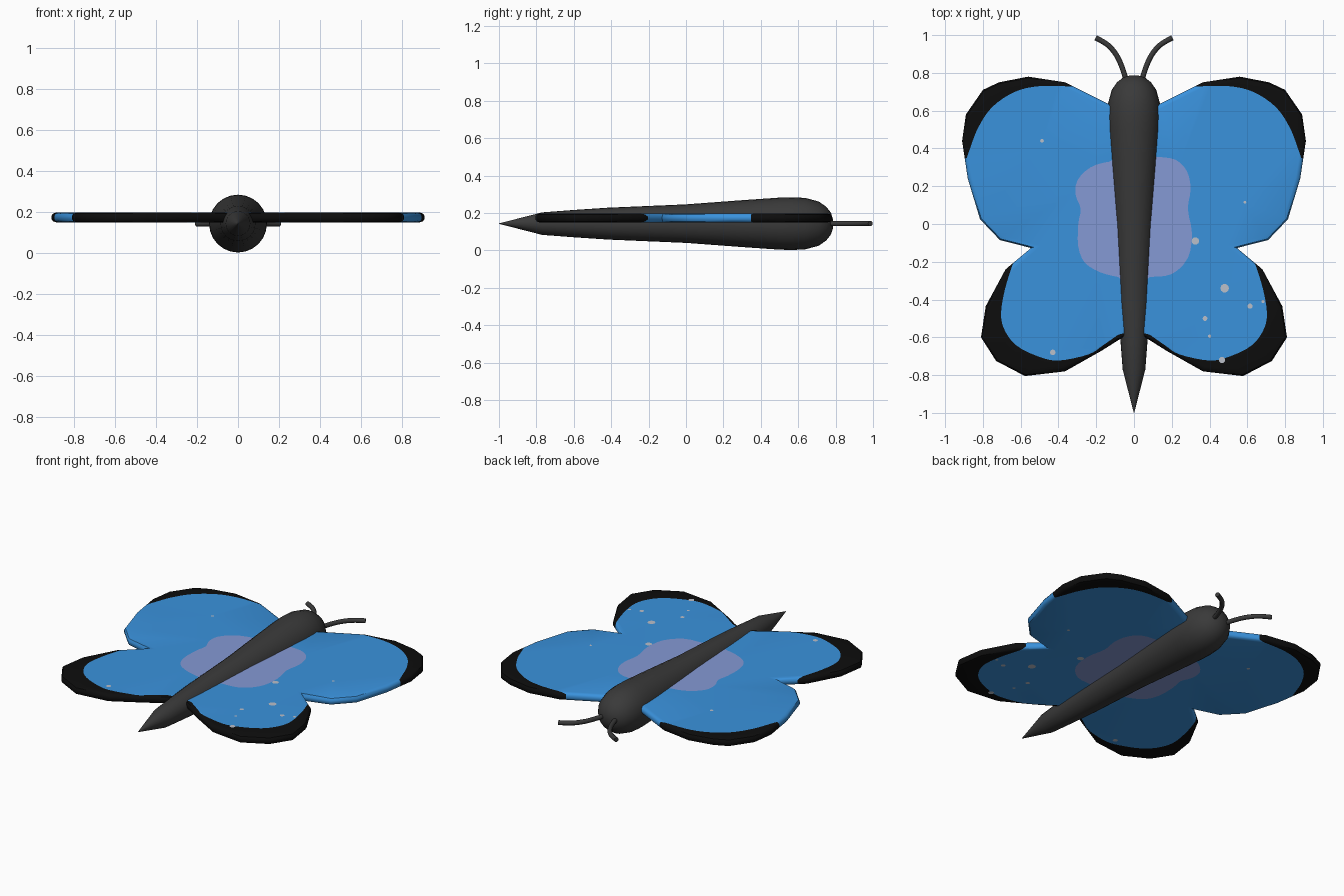
import bpy, bmesh, math
from mathutils import Vector
from mathutils.geometry import delaunay_2d_cdt, intersect_point_line

if "Cube" in bpy.data.objects:
    bpy.data.objects.remove(bpy.data.objects["Cube"])


def material(name, rgb):
    m = bpy.data.materials.new(name)
    m.diffuse_color = (*rgb, 1)
    m.use_nodes = True
    m.node_tree.nodes["Principled BSDF"].inputs["Base Color"].default_value = m.diffuse_color
    return m


BLUE = material("wing blue", (0.042, 0.288, 0.72))
BLACK = material("border black", (0.004, 0.004, 0.004))
LILAC = material("centre lilac", (0.235, 0.32, 0.66))
PALE = material("pale spots", (0.50, 0.53, 0.59))
GREY = material("body grey", (0.042, 0.042, 0.042))


def finish(bm, name, mats, angle=40):
    bmesh.ops.recalc_face_normals(bm, faces=bm.faces)
    me = bpy.data.meshes.new(name)
    bm.to_mesh(me)
    bm.free()
    ob = bpy.data.objects.new(name, me)
    bpy.context.collection.objects.link(ob)
    for m in mats:
        me.materials.append(m)
    bpy.ops.object.select_all(action='DESELECT')
    bpy.context.view_layer.objects.active = ob
    ob.select_set(True)
    bpy.ops.object.shade_smooth_by_angle(angle=math.radians(angle))
    return ob


def spline(pts, steps=4, closed=False):
    """Catmull-Rom curve through the points."""
    p = [Vector(a) for a in pts]
    n, out = len(p), []
    for i in range(n if closed else n - 1):
        if closed:
            a, b, c, d = (p[(i + k) % n] for k in (-1, 0, 1, 2))
        else:
            a, b, c, d = (p[min(max(i + k, 0), n - 1)] for k in (-1, 0, 1, 2))
        for s in range(steps):
            t = s / steps
            out.append(0.5 * (2 * b + (c - a) * t + (2 * a - 5 * b + 4 * c - d) * t * t
                              + (3 * b - a - 3 * c + d) * t ** 3))
    return out if closed else out + [p[-1]]


def inside(q, loop):
    hit = False
    for a, b in zip(loop, loop[1:] + loop[:1]):
        if (a.y > q.y) != (b.y > q.y) and q.x < a.x + (q.y - a.y) / (b.y - a.y) * (b.x - a.x):
            hit = not hit
    return hit


def edge_distance(q, loop):
    best = 9
    for a, b in zip(loop, loop[1:] + loop[:1]):
        c, t = intersect_point_line(q, a, b)
        c = a.lerp(b, min(max(t, 0), 1))
        best = min(best, (q - c).length)
    return best


def inset(loop, d):
    """Offset a clockwise loop inwards."""
    out, n = [], len(loop)
    for i in range(n):
        e1 = (loop[i] - loop[i - 1]).normalized()
        e2 = (loop[(i + 1) % n] - loop[i]).normalized()
        n1, n2 = Vector((e1.y, -e1.x)), Vector((e2.y, -e2.x))
        out.append(loop[i] + (n1 + n2) * d / (1 + n1.dot(n2)))
    return out


# Wing shapes for the +x side
OUTLINE = [Vector(p) for p in [
    (0, .57), (.135, .635), (.365, .75), (.56, .78), (.715, .75), (.80, .71), (.89, .58),
    (.91, .44), (.88, .24), (.815, .025), (.71, -.085), (.545, -.127), (.68, -.24),
    (.785, -.435), (.81, -.60), (.73, -.725), (.577, -.805), (.365, -.78), (.17, -.67),
    (.075, -.61), (0, -.57)]]
UPPER = spline([(.33, .728), (.50, .73), (.63, .70), (.75, .62), (.825, .51), (.868, .40), (.885, .35)])
LOWER = spline([(.645, -.22), (.683, -.345), (.704, -.476), (.683, -.566), (.62, -.645), (.51, -.70),
                (.40, -.723), (.24, -.69), (.165, -.643), (.085, -.587)])
FIELD = ([Vector((-.05, .82)), Vector((.27, .82))] + UPPER
         + [Vector(p) for p in [(.95, .33), (.95, -.1), (.7, -.17), (.63, -.19)]]
         + LOWER + [Vector((-.05, -.55))])

PATCH = {1: [(.01, .35), (.12, .355), (.22, .34), (.28, .28), (.30, .185), (.285, .08), (.307, -.05),
             (.285, -.18), (.20, -.265), (.085, -.28), (.01, -.28)],
         -1: [(.01, .33), (.13, .33), (.23, .30), (.30, .23), (.308, .15), (.282, .08), (.295, 0),
              (.295, -.12), (.26, -.205), (.18, -.255), (.085, -.28), (.01, -.28)]}
SPOTS = {1: [(.325, -.09, .02), (.48, -.34, .023), (.614, -.435, .014), (.376, -.5, .013),
             (.40, -.594, .009), (.466, -.72, .017), (.683, -.41, .009), (.587, .115, .008)],
         -1: [(.487, .44, .01), (.43, -.68, .015)]}
MID, HALF, ROUND = .173, .024, .024


def wing(name, side):
    patch = spline(PATCH[side], 3, True)
    spots = [[Vector((x + r * math.cos(k * math.pi / 5), y + r * math.sin(k * math.pi / 5)))
              for k in range(10)] for x, y, r in SPOTS[side]]
    loops = [OUTLINE, inset(OUTLINE, ROUND * .3), inset(OUTLINE, ROUND), FIELD, patch] + spots
    verts, edges = [], []
    for lp in loops:
        s, n = len(verts), len(lp)
        verts += lp
        edges += [(s + i, s + (i + 1) % n) for i in range(n)]
    co, _, faces, *_ = delaunay_2d_cdt(verts, edges, [], 0, 1e-5)
    bm = bmesh.new()
    top, low = {}, {}

    def vert(i, store, sign):
        if i not in store:
            d = min(edge_distance(co[i], OUTLINE) / ROUND, 1)
            h = HALF * (.3 + .7 * math.sqrt(max(0, 1 - (1 - d) ** 2)))
            store[i] = bm.verts.new((side * co[i].x, co[i].y, MID + sign * h))
        return store[i]

    # Coloured regions are cut into both faces of the wing
    count = {}
    for f in faces:
        c = sum((co[i] for i in f), Vector((0, 0))) / len(f)
        if not inside(c, OUTLINE):
            continue
        mi = 0 if inside(c, FIELD) else 1
        if inside(c, patch):
            mi = 2
        if any(inside(c, s) for s in spots):
            mi = 3
        bm.faces.new([vert(i, top, 1) for i in f]).material_index = mi
        bm.faces.new([vert(i, low, -1) for i in reversed(f)]).material_index = mi
        for a, b in zip(f, list(f[1:]) + [f[0]]):
            count.setdefault(frozenset((a, b)), []).append((a, b, mi))
    # Rim joining top and underside
    for uses in count.values():
        if len(uses) == 1:
            a, b, mi = uses[0]
            bm.faces.new([top[b], top[a], low[a], low[b]]).material_index = mi
    finish(bm, name, [BLUE, BLACK, LILAC, PALE])


wing("right_wings", 1)
wing("left_wings", -1)


def tube(name, centres, radii, frames, sides, angle=40):
    """Skin circles placed along a path; frames gives two axes per ring."""
    bm = bmesh.new()
    rings = []
    for c, r, (u, v) in zip(centres, radii, frames):
        rings.append([bm.verts.new(c + r * (u * math.cos(2 * math.pi * k / sides)
                                            + v * math.sin(2 * math.pi * k / sides)))
                      for k in range(sides)])
    for a, b in zip(rings, rings[1:]):
        for k in range(sides):
            j = (k + 1) % sides
            bm.faces.new((a[k], a[j], b[j], b[k]))
    bm.faces.new(rings[0])
    bm.faces.new(rings[-1])
    bmesh.ops.remove_doubles(bm, verts=bm.verts, dist=1e-4)
    return finish(bm, name, [GREY], angle)


X, Z = Vector((1, 0, 0)), Vector((0, 0, 1))

# Body: tapered tail, round head
BODY = [(-1, .001), (-.77, .06), (-.6, .073), (-.42, .085), (0, .103), (.31, .126), (.5, .139), (.57, .141),
        (.64, .137), (.71, .118), (.75, .09), (.775, .058), (.787, .02)]
tube("body", [Vector((0, y, .143)) for y, r in BODY], [r for y, r in BODY], [(X, Z)] * len(BODY), 24, 50)

# Antennae: curved feelers
for name, s in (("right_antenna", 1), ("left_antenna", -1)):
    path = spline([(s * .042, .74, .143), (s * .05, .79, .143), (s * .085, .88, .143),
                   (s * .135, .945, .143), (s * .203, .986, .143)])
    frames = []
    for i in range(len(path)):
        t = (path[min(i + 1, len(path) - 1)] - path[max(i - 1, 0)]).normalized()
        frames.append((t.cross(Z), Z))
    tube(name, path, [.014] * len(path), frames, 10)
